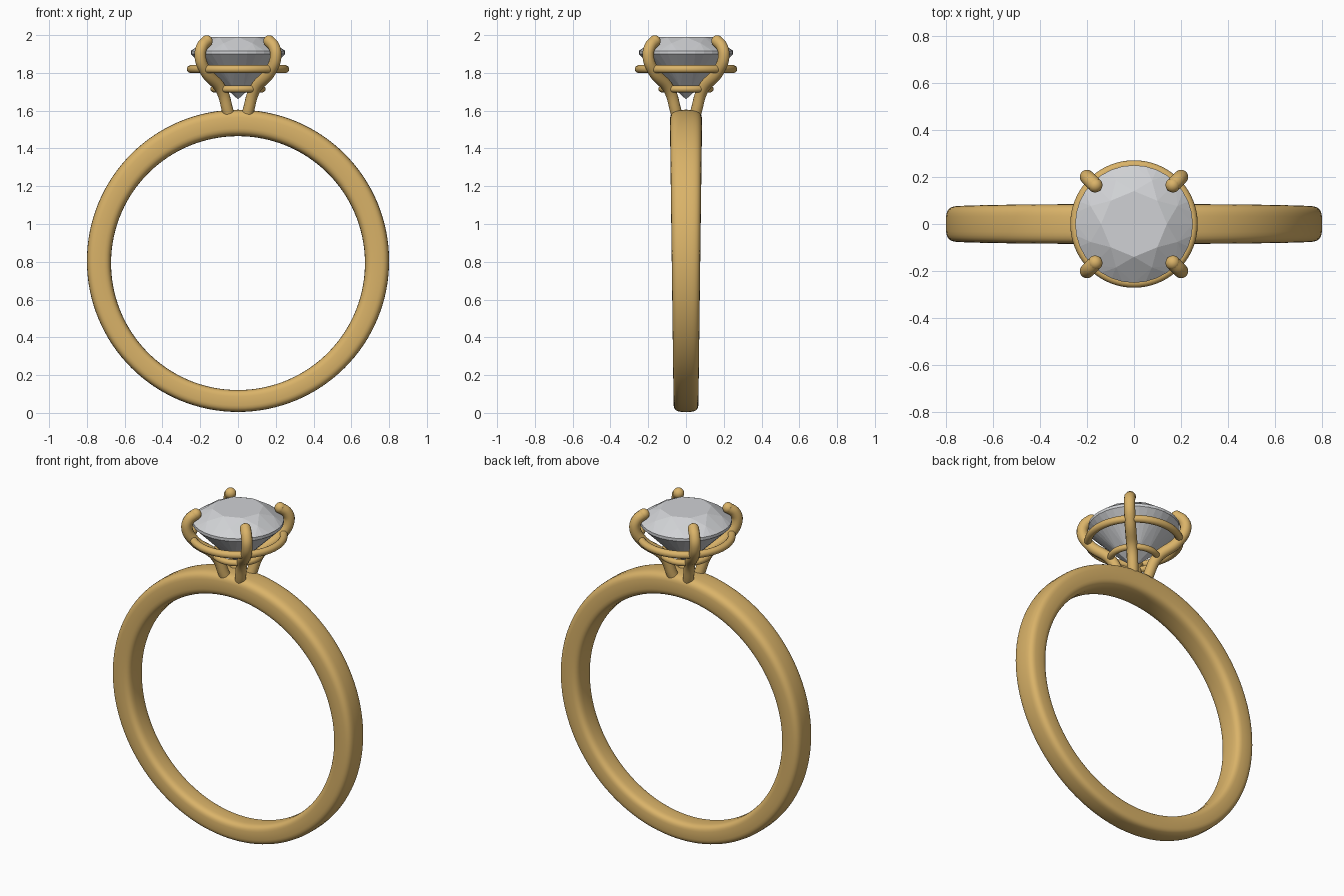
import bpy, bmesh
from math import sin, cos, pi, copysign, radians

cube = bpy.data.objects.get("Cube")
if cube:
    bpy.data.objects.remove(cube, do_unlink=True)


def material(name, color, metallic=0.0, rough=0.4):
    m = bpy.data.materials.new(name)
    m.use_nodes = True
    m.diffuse_color = color
    node = m.node_tree.nodes["Principled BSDF"]
    node.inputs["Base Color"].default_value = color
    node.inputs["Metallic"].default_value = metallic
    node.inputs["Roughness"].default_value = rough
    return m


gold = material("gold", (0.70, 0.45, 0.14, 1))
crystal = material("clear crystal", (0.63, 0.64, 0.66, 1))


def finish(obj, mat, smooth=True):
    obj.data.materials.clear()
    obj.data.materials.append(mat)
    bpy.ops.object.select_all(action="DESELECT")
    obj.select_set(True)
    bpy.context.view_layer.objects.active = obj
    if smooth:
        bpy.ops.object.shade_smooth_by_angle(angle=radians(50))


def from_bmesh(bm, name, mat, smooth=True):
    bmesh.ops.recalc_face_normals(bm, faces=bm.faces[:])
    mesh = bpy.data.meshes.new(name)
    bm.to_mesh(mesh)
    bm.free()
    obj = bpy.data.objects.new(name, mesh)
    bpy.context.collection.objects.link(obj)
    finish(obj, mat, smooth)
    return obj


# Band: rounded cross-section that swells gently towards the top
def band(steps=128, sides=32, power=3.6):
    bm = bmesh.new()
    rows = []
    for i in range(steps):
        a = 2 * pi * i / steps
        top = (1 + cos(a)) / 2
        thick = 0.058 + 0.012 * top
        width = 0.066 + 0.019 * top
        row = []
        for j in range(sides):
            t = 2 * pi * j / sides
            u = copysign(abs(cos(t)) ** (2 / power), cos(t))
            v = copysign(abs(sin(t)) ** (2 / power), sin(t))
            r = 0.80 - thick + thick * u
            row.append(bm.verts.new((r * sin(a), width * v, 0.805 + r * cos(a))))
        rows.append(row)
    for i in range(steps):
        a, b = rows[i], rows[(i + 1) % steps]
        for j in range(sides):
            k = (j + 1) % sides
            bm.faces.new((a[j], a[k], b[k], b[j]))
    return from_bmesh(bm, "band", gold)


# Gem: faceted round cut made as the hull of its corner rings
def gem():
    bm = bmesh.new()

    def ring(count, radius, z, turn=0.0):
        for i in range(count):
            a = 2 * pi * (i + turn) / count
            bm.verts.new((radius * cos(a), radius * sin(a), z))

    ring(8, 0.14, 1.99)
    ring(8, 0.20, 1.957, 0.5)
    ring(32, 0.25, 1.917)
    ring(32, 0.25, 1.900)
    ring(8, 0.08, 1.727, 0.5)
    bm.verts.new((0, 0, 1.66))
    bmesh.ops.convex_hull(bm, input=bm.verts[:])
    return from_bmesh(bm, "gem", crystal, False)


# Prong: curved wire leaning out from the band and hooking over the gem
def prong(name, sx, sy):
    path = [(0.052, 1.59), (0.088, 1.71), (0.172, 1.81),
            (0.200, 1.89), (0.190, 1.94), (0.165, 1.968)]
    curve = bpy.data.curves.new(name, "CURVE")
    curve.dimensions = "3D"
    curve.bevel_depth = 0.031
    curve.bevel_resolution = 4
    curve.use_fill_caps = True
    spline = curve.splines.new("BEZIER")
    spline.bezier_points.add(len(path) - 1)
    for p, (d, z) in zip(spline.bezier_points, path):
        p.co = (sx * d, sy * d, z)
        p.handle_left_type = p.handle_right_type = "AUTO"
    obj = bpy.data.objects.new(name, curve)
    bpy.context.collection.objects.link(obj)
    bpy.ops.object.select_all(action="DESELECT")
    obj.select_set(True)
    bpy.context.view_layer.objects.active = obj
    bpy.ops.object.convert(target="MESH")
    obj = bpy.context.object
    finish(obj, gold)
    # Rounded tip
    d, z = path[-1]
    bpy.ops.mesh.primitive_uv_sphere_add(segments=20, ring_count=12, radius=0.031,
                                         location=(sx * d, sy * d, z))
    tip = bpy.context.object
    tip.name = name + "_tip"
    finish(tip, gold)


# Wire rings that tie the prongs together
def wire_ring(name, radius, thickness, z):
    bpy.ops.mesh.primitive_torus_add(major_radius=radius, minor_radius=thickness,
                                     major_segments=72, minor_segments=14,
                                     location=(0, 0, z))
    obj = bpy.context.object
    obj.name = name
    finish(obj, gold)


band()
gem()
for side, sx in (("left", 1), ("right", -1)):
    for end, sy in (("front", -1), ("back", 1)):
        prong(f"{end}_{side}_prong", sx, sy)
wire_ring("upper_gallery_ring", 0.25, 0.021, 1.82)
wire_ring("lower_gallery_ring", 0.128, 0.018, 1.715)
